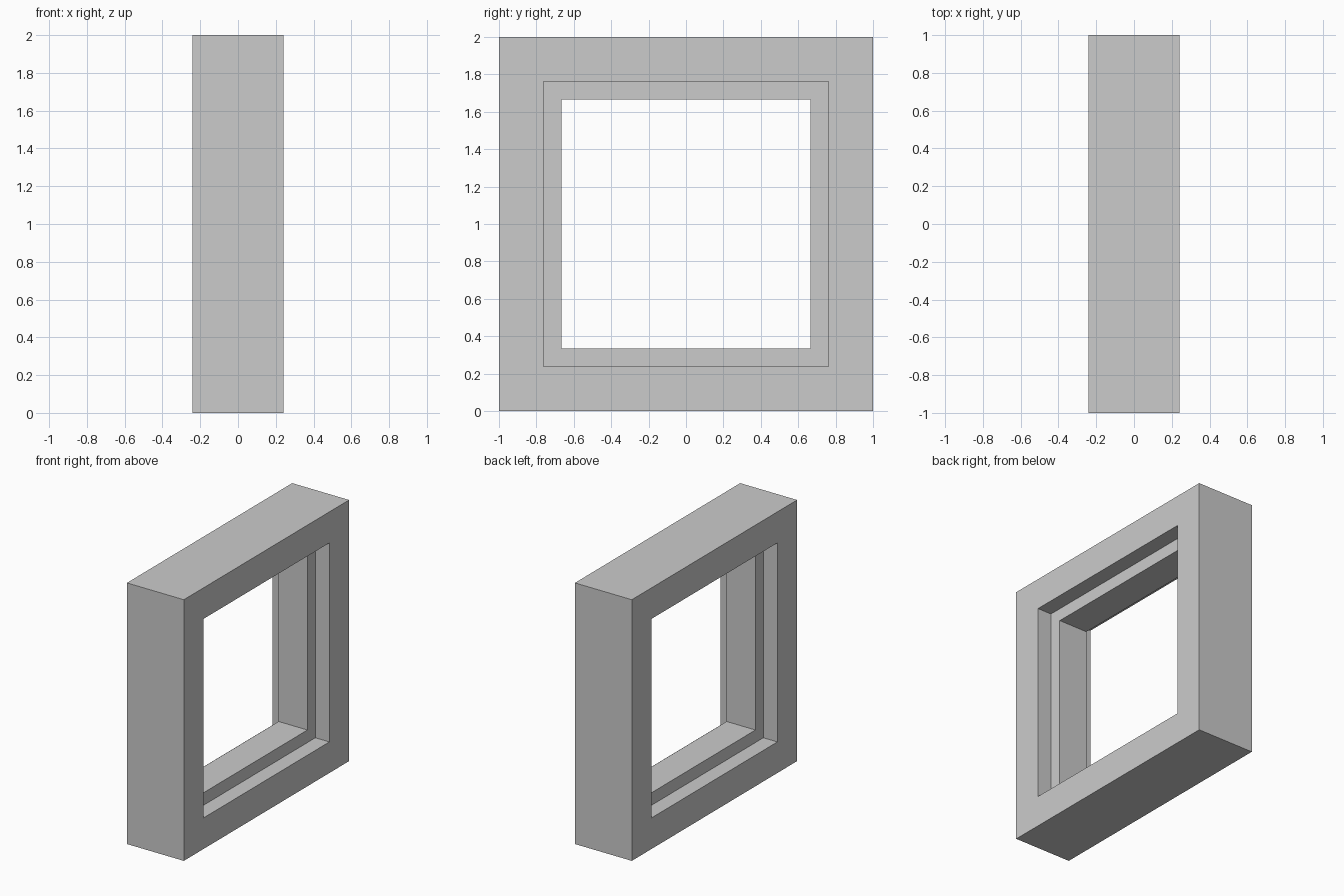
import bpy, bmesh

if "Cube" in bpy.data.objects:
    bpy.data.objects.remove(bpy.data.objects["Cube"])

# Cross-section of the frame: (x depth, half-size of the square loop)
OUTER, REBATE, OPENING = 1.0, 0.762, 0.666
DEPTH, CORE = 0.241, 0.122
profile = [(-DEPTH, OUTER), (DEPTH, OUTER), (DEPTH, REBATE), (CORE, REBATE),
           (CORE, OPENING), (-CORE, OPENING), (-CORE, REBATE), (-DEPTH, REBATE)]
corners = [(-1, -1), (1, -1), (1, 1), (-1, 1)]

# Sweep the stepped cross-section around the four mitred corners
bm = bmesh.new()
rings = [[bm.verts.new((x, sy * h, 1 + sz * h)) for x, h in profile]
         for sy, sz in corners]
n = len(profile)
for i in range(4):
    a, b = rings[i], rings[(i + 1) % 4]
    for j in range(n):
        k = (j + 1) % n
        bm.faces.new((a[j], a[k], b[k], b[j]))
bmesh.ops.recalc_face_normals(bm, faces=bm.faces)

mesh = bpy.data.meshes.new("window_frame")
bm.to_mesh(mesh)
bm.free()
bpy.context.collection.objects.link(bpy.data.objects.new("window_frame", mesh))
